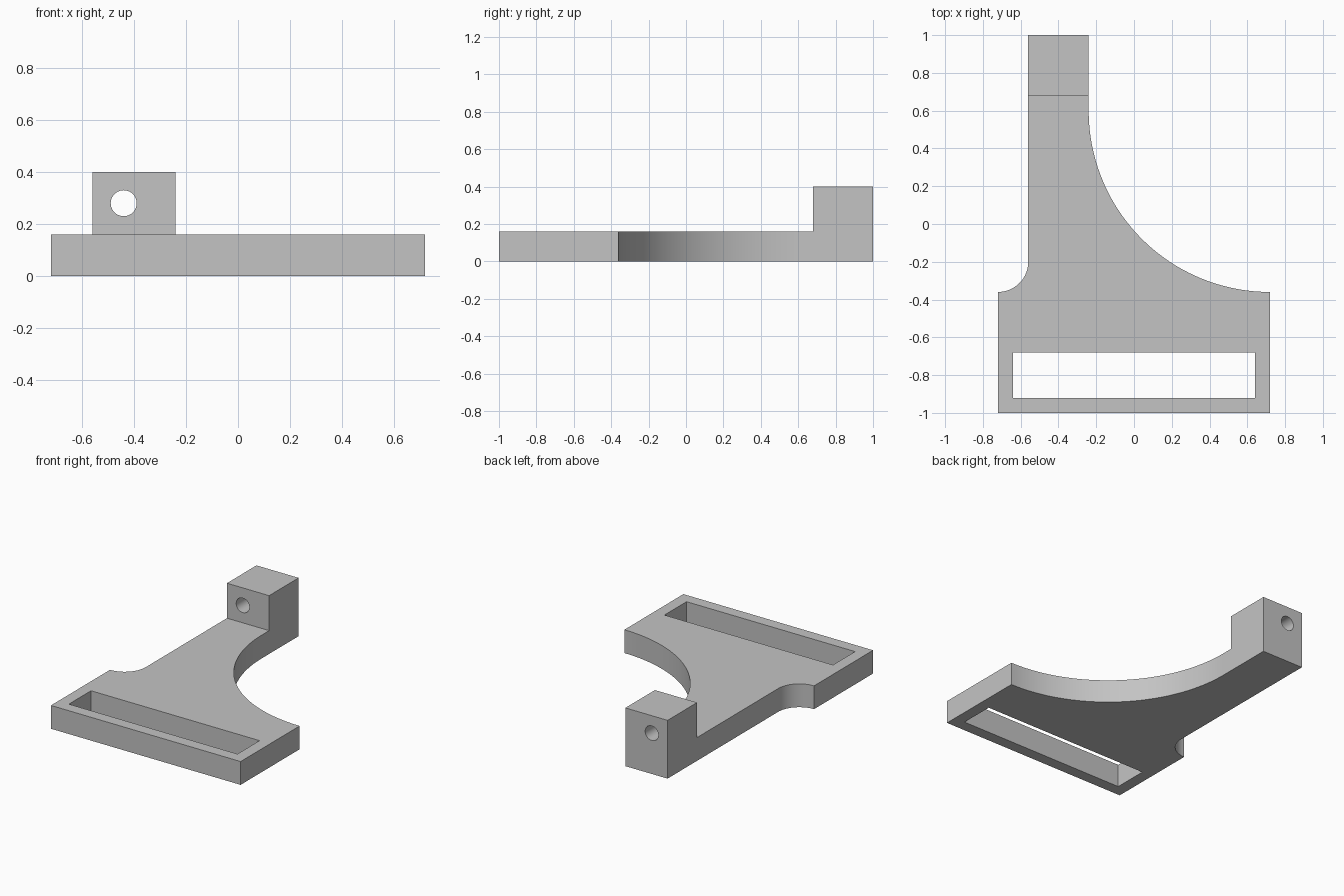
import bpy, bmesh
from math import pi, cos, sin, radians
from mathutils import Matrix

if "Cube" in bpy.data.objects:
    bpy.data.objects.remove(bpy.data.objects["Cube"], do_unlink=True)

grey = bpy.data.materials.new("plain grey")
grey.use_nodes = True
colour = (0.55, 0.55, 0.55, 1)
grey.diffuse_color = colour
grey.node_tree.nodes["Principled BSDF"].inputs["Base Color"].default_value = colour


def finish(name, bm):
    bmesh.ops.recalc_face_normals(bm, faces=bm.faces)
    mesh = bpy.data.meshes.new(name)
    bm.to_mesh(mesh)
    bm.free()
    mesh.materials.append(grey)
    obj = bpy.data.objects.new(name, mesh)
    bpy.context.collection.objects.link(obj)
    return obj


def prism(name, outline, z0, z1):
    bm = bmesh.new()
    face = bm.faces.new([bm.verts.new((x, y, z0)) for x, y in outline])
    top = bmesh.ops.extrude_face_region(bm, geom=[face])["geom"]
    verts = [v for v in top if isinstance(v, bmesh.types.BMVert)]
    bmesh.ops.translate(bm, verts=verts, vec=(0, 0, z1 - z0))
    return finish(name, bm)


def rect(x0, x1, y0, y1):
    return [(x0, y0), (x1, y0), (x1, y1), (x0, y1)]


def arc(cx, cy, r, a0, a1, steps):
    angles = [a0 + (a1 - a0) * i / steps for i in range(steps + 1)]
    return [(cx + r * cos(a), cy + r * sin(a)) for a in angles]


def combine(target, other, operation):
    mod = target.modifiers.new(operation.title(), 'BOOLEAN')
    mod.object, mod.operation, mod.solver = other, operation, 'EXACT'
    bpy.context.view_layer.objects.active = target
    bpy.ops.object.modifier_apply(modifier=mod.name)
    bpy.data.objects.remove(other, do_unlink=True)


# Flat plate: wide strap end flowing into a narrow arm through two fillets
outline = [(-0.72, -1), (0.72, -1)]
outline += arc(0.72, 0.6, 0.96, -pi / 2, -pi, 48)
outline += [(-0.24, 1), (-0.56, 1)]
outline += arc(-0.72, -0.2, 0.16, 0, -pi / 2, 20)
bracket = prism("strap_bracket", outline, 0, 0.16)

# Upright lug at the end of the arm
combine(bracket, prism("lug", rect(-0.56, -0.24, 0.68, 1), 0, 0.4), 'UNION')

# Strap slot
combine(bracket, prism("slot_cutter", rect(-0.64, 0.64, -0.92, -0.68), -0.1, 0.3), 'DIFFERENCE')

# Round hole through the lug
bm = bmesh.new()
bmesh.ops.create_cone(bm, cap_ends=True, segments=40, radius1=0.05, radius2=0.05, depth=0.6,
                      matrix=Matrix.Translation((-0.44, 0.84, 0.28)) @ Matrix.Rotation(pi / 2, 4, 'X'))
combine(bracket, finish("hole_cutter", bm), 'DIFFERENCE')

# Smooth curves, sharp edges
bpy.ops.object.select_all(action='DESELECT')
bracket.select_set(True)
bpy.context.view_layer.objects.active = bracket
bpy.ops.object.shade_smooth_by_angle(angle=radians(30))
